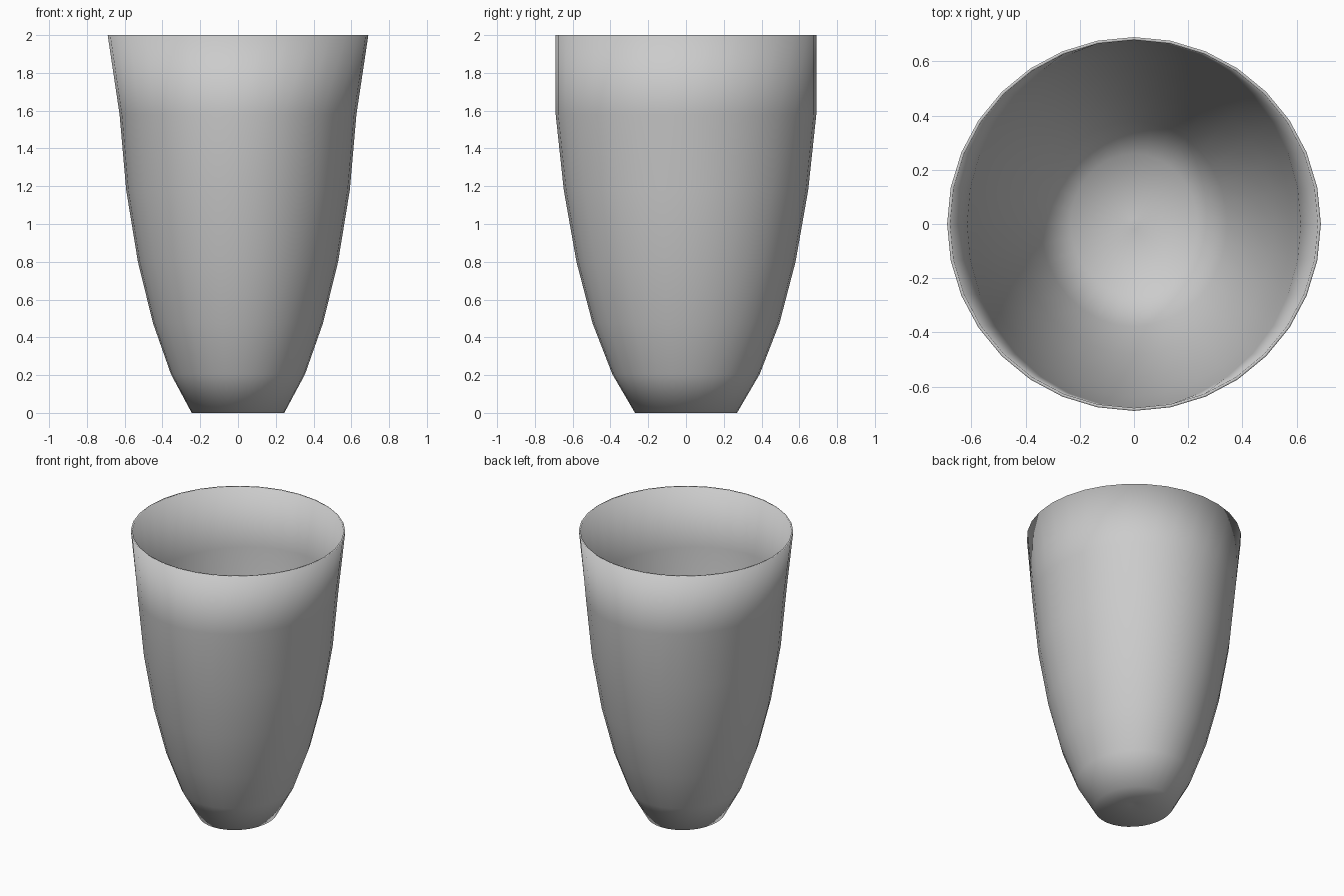
import bpy, bmesh, math

if "Cube" in bpy.data.objects:
    bpy.data.objects.remove(bpy.data.objects["Cube"])

SEG = 32
WALL = 0.011

# (height, half-width in x, half-width in y): oval body opening to a round rim
wall = [(0.0, 0.245, 0.27), (0.205, 0.355, 0.39), (0.475, 0.45, 0.495),
        (0.80, 0.53, 0.58), (1.18, 0.592, 0.647), (1.58, 0.627, 0.69),
        (2.0, 0.69, 0.69)]

# outer skin from the slightly raised base centre, over the rim, down the inside
outer = [(0.02, 0.018, 0.02)] + wall
inner = [(z if z > 0 else WALL, a - WALL, b - WALL) for z, a, b in reversed(wall)]
inner += [(0.02 + WALL, 0.018, 0.02)]

bm = bmesh.new()
rings = []
for z, a, b in outer + inner:
    rings.append([bm.verts.new((a * math.cos(2 * math.pi * i / SEG),
                                b * math.sin(2 * math.pi * i / SEG), z))
                  for i in range(SEG)])
for lo, hi in zip(rings, rings[1:]):
    for i in range(SEG):
        j = (i + 1) % SEG
        bm.faces.new((lo[i], lo[j], hi[j], hi[i]))
bm.faces.new(rings[0][::-1])   # underside centre
bm.faces.new(rings[-1])        # inside floor centre
bmesh.ops.recalc_face_normals(bm, faces=bm.faces[:])
for f in bm.faces:
    f.smooth = True

mesh = bpy.data.meshes.new("cup")
bm.to_mesh(mesh)
bm.free()
cup = bpy.data.objects.new("cup", mesh)
bpy.context.collection.objects.link(cup)

grey = bpy.data.materials.new("light_grey")
grey.diffuse_color = (0.6, 0.6, 0.6, 1)
grey.use_nodes = True
grey.node_tree.nodes["Principled BSDF"].inputs["Base Color"].default_value = grey.diffuse_color
mesh.materials.append(grey)
